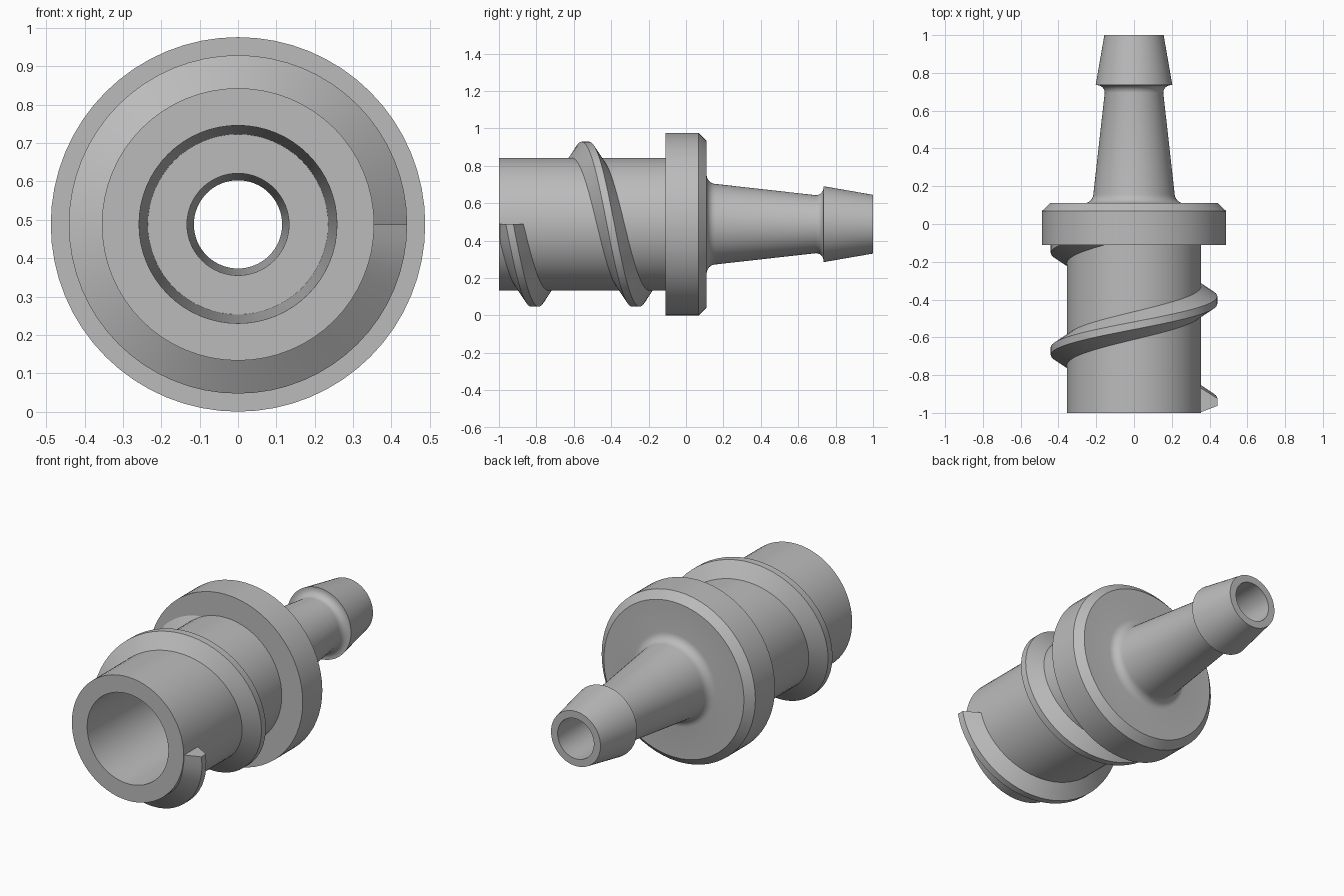
import bpy, bmesh, math

cube = bpy.data.objects.get("Cube")
if cube:
    bpy.data.objects.remove(cube, do_unlink=True)

AXIS_Z = 0.488      # height of the fitting's long axis
SEGMENTS = 64

grey = bpy.data.materials.new("plain grey")
grey.use_nodes = True
grey.diffuse_color = (0.5, 0.5, 0.5, 1)
grey.node_tree.nodes["Principled BSDF"].inputs["Base Color"].default_value = (0.5, 0.5, 0.5, 1)


def finish(name, bm):
    bmesh.ops.recalc_face_normals(bm, faces=bm.faces)
    mesh = bpy.data.meshes.new(name)
    bm.to_mesh(mesh)
    bm.free()
    mesh.materials.append(grey)
    obj = bpy.data.objects.new(name, mesh)
    bpy.context.collection.objects.link(obj)
    bpy.ops.object.select_all(action='DESELECT')
    obj.select_set(True)
    bpy.context.view_layer.objects.active = obj
    bpy.ops.object.shade_smooth_by_angle(angle=math.radians(30))
    return obj


def on_axis(y, radius, angle):
    return (radius * math.cos(angle), y, AXIS_Z + radius * math.sin(angle))


def bridge(bm, ring_a, ring_b):
    for i in range(len(ring_a)):
        j = (i + 1) % len(ring_a)
        bm.faces.new((ring_a[i], ring_a[j], ring_b[j], ring_b[i]))


def lathe(name, profile):
    """Revolve a closed (y, radius) outline about the long axis."""
    bm = bmesh.new()
    rings = [[bm.verts.new(on_axis(y, r, math.tau * s / SEGMENTS)) for y, r in profile]
             for s in range(SEGMENTS)]
    for s in range(SEGMENTS):
        bridge(bm, rings[s], rings[(s + 1) % SEGMENTS])
    return finish(name, bm)


def fillet(y, r, size, start, end, steps=6):
    angles = [math.radians(start + (end - start) * i / steps) for i in range(steps + 1)]
    return [(y + size * math.cos(a), r + size * math.sin(a)) for a in angles]


# Hollow body: socket, flange, tapered stem, barb and through bore
outline = [(-1, 0.258), (-1, 0.355), (-0.11, 0.355),
           (-0.11, 0.488), (0.068, 0.488), (0.11, 0.445)]
outline += fillet(0.16, 0.265, 0.05, 180, 270)
outline += fillet(0.695, 0.195, 0.04, 270, 360)
outline += [(0.735, 0.203), (1, 0.157), (1, 0.115),
            (-0.23, 0.133), (-0.23, 0.235)]
lathe("hollow_fitting_body", outline)

# Helical thread, running from the socket mouth into the flange
PITCH, START = 0.54, -0.943
TURNS = 1.7
section = [(-0.08, 0.345), (-0.02, 0.441), (0.02, 0.441), (0.08, 0.345)]
bm = bmesh.new()
steps = int(TURNS * SEGMENTS)
rings = []
for s in range(steps + 1):
    turn = s / SEGMENTS
    centre = START + PITCH * turn
    rings.append([bm.verts.new(on_axis(max(centre + dy, -1), r, -math.tau * turn))
                  for dy, r in section])
for a, b in zip(rings, rings[1:]):
    bridge(bm, a, b)
bm.faces.new(rings[0])
bm.faces.new(rings[-1])
finish("helical_thread", bm)
